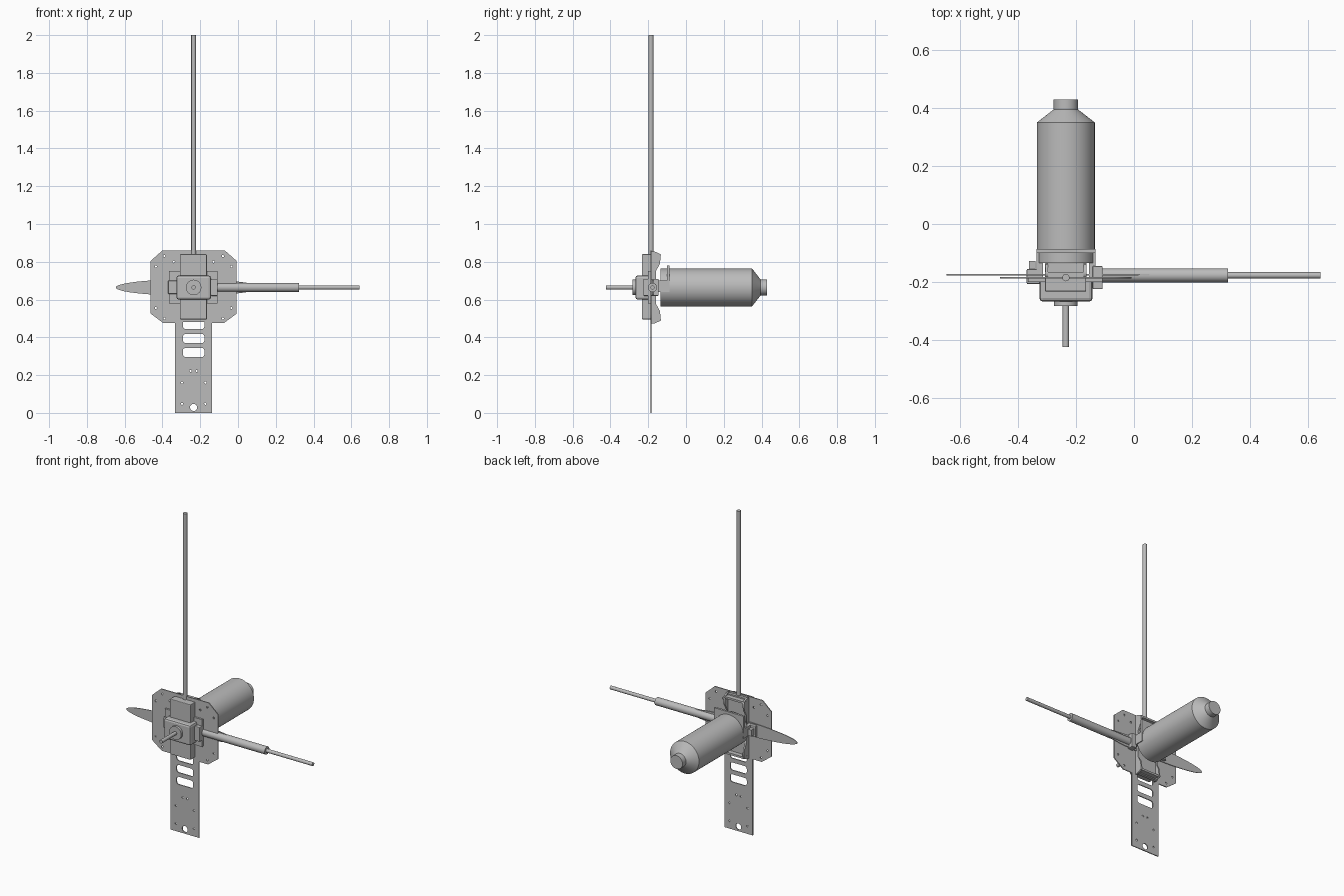
import bpy, bmesh, math
from mathutils import Vector, Matrix

cube = bpy.data.objects.get("Cube")
if cube:
    bpy.data.objects.remove(cube, do_unlink=True)

GREY = (0.5, 0.5, 0.5, 1)
metal = bpy.data.materials.new("plain grey")
metal.use_nodes = True
metal.diffuse_color = GREY
metal.node_tree.nodes["Principled BSDF"].inputs["Base Color"].default_value = GREY

CX, CZ = -0.235, 0.664      # main shaft axis
PLATE_Y = -0.185


def finish(name, data, smooth=False):
    ob = bpy.data.objects.new(name, data)
    bpy.context.collection.objects.link(ob)
    data.materials.append(metal)
    if smooth:
        bpy.ops.object.select_all(action='DESELECT')
        ob.select_set(True)
        bpy.context.view_layer.objects.active = ob
        bpy.ops.object.shade_smooth_by_angle(angle=math.radians(30))
    return ob


def box(name, x, y, z, bevel=0):
    bm = bmesh.new()
    bmesh.ops.create_cube(bm, size=1)
    for v in bm.verts:
        v.co = [r[0] + (c + 0.5) * (r[1] - r[0]) for c, r in zip(v.co, (x, y, z))]
    me = bpy.data.meshes.new(name)
    bm.to_mesh(me)
    bm.free()
    ob = finish(name, me)
    if bevel:
        mod = ob.modifiers.new("Bevel", 'BEVEL')
        mod.width, mod.segments = bevel, 2
    return ob


def lathe(name, origin, axis, profile, sides=48):
    """Solid of revolution from (distance, radius) pairs along an axis."""
    bm = bmesh.new()
    rot = Vector((0, 0, 1)).rotation_difference(Vector(axis)).to_matrix().to_4x4()
    rings = []
    for d, r in profile:
        rings.append([bm.verts.new((r * math.cos(a), r * math.sin(a), d))
                      for a in (math.tau * i / sides for i in range(sides))])
    for a, b in zip(rings, rings[1:]):
        for i in range(sides):
            j = (i + 1) % sides
            bm.faces.new((a[i], a[j], b[j], b[i]))
    bm.faces.new(rings[0][::-1])
    bm.faces.new(rings[-1])
    bm.transform(Matrix.Translation(origin) @ rot)
    bmesh.ops.recalc_face_normals(bm, faces=bm.faces)
    me = bpy.data.meshes.new(name)
    bm.to_mesh(me)
    bm.free()
    return finish(name, me, True)


def sheet(name, loops, y, thickness):
    """Flat sheet in the xz plane; the first loop is the outline, the rest are holes."""
    cu = bpy.data.curves.new(name, 'CURVE')
    cu.dimensions, cu.fill_mode, cu.extrude = '2D', 'BOTH', thickness / 2
    for pts in loops:
        sp = cu.splines.new('POLY')
        sp.points.add(len(pts) - 1)
        for p, (px, pz) in zip(sp.points, pts):
            p.co = (px, pz, 0, 1)
        sp.use_cyclic_u = True
    tmp = bpy.data.objects.new(name, cu)
    bpy.context.collection.objects.link(tmp)
    deps = bpy.context.evaluated_depsgraph_get()
    me = bpy.data.meshes.new_from_object(tmp.evaluated_get(deps))
    bpy.data.objects.remove(tmp, do_unlink=True)
    me.transform(Matrix.Translation((0, y, 0)) @ Matrix.Rotation(math.pi / 2, 4, 'X'))
    me.materials.clear()
    return finish(name, me)


def oval(x, z, rx, rz, n=12):
    return [(x + rx * math.cos(math.tau * i / n), z + rz * math.sin(math.tau * i / n))
            for i in range(n)]


def slot(x, z, w, h, r=0.014):
    pts = []
    for k, (sx, sz) in enumerate(((1, 1), (-1, 1), (-1, -1), (1, -1))):
        for i in range(5):
            a = math.pi / 2 * (k + i / 4)
            pts.append((x + sx * (w - r) + r * math.cos(a), z + sz * (h - r) + r * math.sin(a)))
    return pts


# Mounting plate: chamfered head with a long perforated tail
half = [(0.098, 0), (0.098, 0.475), (0.16, 0.475), (0.227, 0.525),
        (0.227, 0.805), (0.165, 0.86)]
outline = [(CX + x, z) for x, z in half] + [(CX - x, z) for x, z in reversed(half)]
loops = [outline, oval(CX, 0.029, 0.019, 0.019, 20)]
loops += [slot(CX, z, 0.057, 0.024) for z in (0.32, 0.394, 0.468)]
for x, z in ((0.155, 0.83), (0.2, 0.775), (0.105, 0.8), (0.2, 0.555), (0.155, 0.5),
             (0.062, 0.16), (0.062, 0.048), (0.016, 0.222)):
    loops += [oval(CX + s * x, z, 0.006, 0.006, 8) for s in (-1, 1)]
sheet("mounting_plate", loops, PLATE_Y, 0.006)

# Thin oval blade behind the plate
sheet("blade", [oval(-0.265, CZ, 0.382, 0.043, 48)], -0.175, 0.004)

# Front housing, gear block and clamps
box("front_housing", (-0.307, -0.165), (-0.233, PLATE_Y), (0.495, 0.84), 0.004)
box("gear_block", (-0.326, -0.143), (-0.268, -0.19), (0.6, 0.727), 0.012)
box("clamp_plate", (-0.365, -0.108), (-0.2, PLATE_Y), (0.58, 0.75))
box("left_lug", (-0.143, -0.108), (-0.225, -0.145), (0.62, 0.71), 0.004)
box("right_lug", (-0.37, -0.32), (-0.207, -0.155), (0.63, 0.7), 0.004)
box("right_lug_tip", (-0.362, -0.34), (-0.155, -0.128), (0.645, 0.685))

# Rear bracket: web, flared side rails and end lips
box("bracket_web", (-0.307, -0.165), (-0.184, -0.165), (0.48, 0.85))
rail = [(-0.184, 0.19), (-0.165, 0.19), (-0.133, 0.175), (-0.138, 0.125),
        (-0.16, 0.085), (-0.16, 0), (-0.184, 0)]
rail_outline = [(y, CZ + z) for y, z in rail] + [(y, CZ - z) for y, z in rail[-2::-1]]
for name, x in (("left_rail", -0.169), ("right_rail", -0.301)):
    ob = sheet(name, [rail_outline], 0, 0.01)
    ob.data.transform(Matrix.Translation((x, 0, 0)) @ Matrix.Rotation(math.pi / 2, 4, 'Z'))
for name, z in (("upper_lip", 0.83), ("lower_lip", 0.486)):
    box(name, (-0.307, -0.165), (-0.184, -0.136), (z, z + 0.012))

# Motor collar and arms
box("motor_collar", (-0.337, -0.133), (-0.1, -0.087), (0.675, 0.78))
for name, x in (("left_arm", -0.155), ("right_arm", -0.336)):
    box(name, (x, x + 0.022), (-0.19, -0.087), (0.64, 0.7))

# Motor canister, round boss and shaft on the same axis
lathe("motor_canister", (CX, 0, CZ), (0, 1, 0),
      [(-0.135, 0.1), (0.35, 0.1), (0.395, 0.042), (0.43, 0.042)], 64)
lathe("shaft_boss", (CX, 0, CZ), (0, -1, 0), [(0.25, 0.041), (0.283, 0.041)])
lathe("front_shaft", (CX, 0, CZ), (0, -1, 0), [(0.25, 0.011), (0.424, 0.011)], 24)

# Upright rod and stepped side tube
lathe("upright_rod", (CX, PLATE_Y, 0), (0, 0, 1), [(0.7, 0.0125), (2, 0.0125)], 24)
lathe("side_tube", (0, -0.177, CZ), (1, 0, 0),
      [(-0.14, 0.024), (0.324, 0.024), (0.324, 0.011), (0.643, 0.011)], 32)
